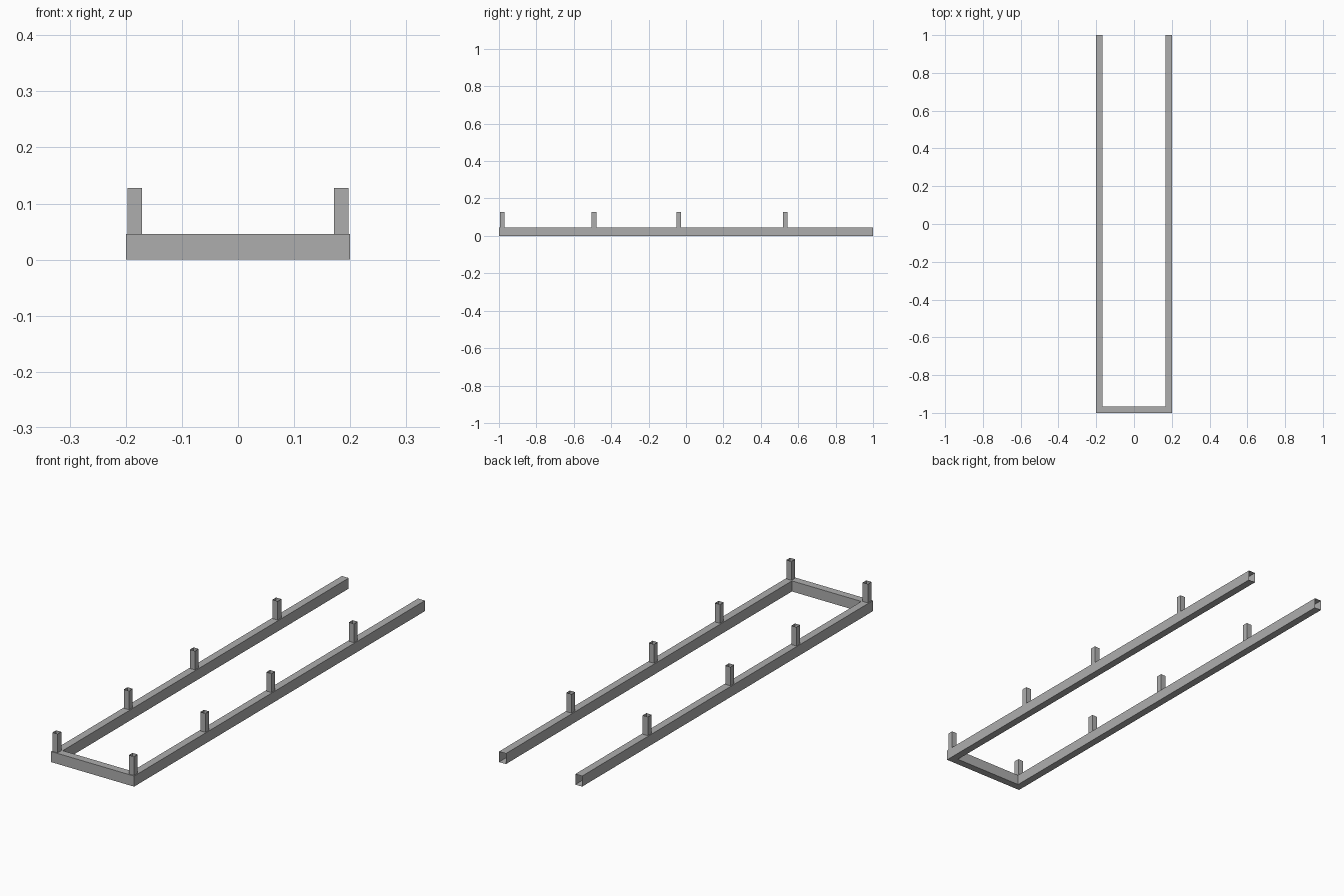
import bpy
import bmesh

cube = bpy.data.objects.get("Cube")
if cube:
    bpy.data.objects.remove(cube, do_unlink=True)

# Overall sizes
HALF_WIDTH, HALF_LENGTH = 0.2, 1.0
RAIL_WIDTH, RAIL_HEIGHT = 0.033, 0.046
POST_SIZE, POST_TOP = 0.025, 0.128
POST_X = 0.184
POST_ROWS = (-0.983, -0.492, -0.038, 0.53)

steel = bpy.data.materials.new("grey steel")
steel.use_nodes = True
colour = (0.42, 0.42, 0.42, 1.0)
steel.diffuse_color = colour
steel.node_tree.nodes["Principled BSDF"].inputs["Base Color"].default_value = colour


def open_tube(name, rings):
    """Join matching rings of corners into a thin tube with open ends."""
    bm = bmesh.new()
    loops = [[bm.verts.new(p) for p in ring] for ring in rings]
    for a, b in zip(loops, loops[1:]):
        for i in range(len(a)):
            j = (i + 1) % len(a)
            bm.faces.new((a[i], a[j], b[j], b[i]))
    bmesh.ops.recalc_face_normals(bm, faces=bm.faces)
    mesh = bpy.data.meshes.new(name)
    bm.to_mesh(mesh)
    bm.free()
    mesh.materials.append(steel)
    obj = bpy.data.objects.new(name, mesh)
    bpy.context.collection.objects.link(obj)
    return obj


# U-shaped rail: box section swept around the front with mitred corners
def rail_ring(side, y, mitre):
    inner_x = side * (HALF_WIDTH - RAIL_WIDTH)
    outer_x = side * HALF_WIDTH
    inner_y = y + mitre
    return [(outer_x, y, 0), (inner_x, inner_y, 0),
            (inner_x, inner_y, RAIL_HEIGHT), (outer_x, y, RAIL_HEIGHT)]


open_tube("base_rail", [
    rail_ring(-1, HALF_LENGTH, 0),
    rail_ring(-1, -HALF_LENGTH, RAIL_WIDTH),
    rail_ring(1, -HALF_LENGTH, RAIL_WIDTH),
    rail_ring(1, HALF_LENGTH, 0),
])

# Short hollow posts in pairs along both rails
h = POST_SIZE / 2
for side, label in ((1, "left"), (-1, "right")):
    for number, y in enumerate(POST_ROWS, 1):
        x = side * POST_X
        corners = [(x - h, y - h), (x + h, y - h), (x + h, y + h), (x - h, y + h)]
        open_tube(f"{label}_post_{number}",
                  [[(cx, cy, z) for cx, cy in corners] for z in (RAIL_HEIGHT, POST_TOP)])
